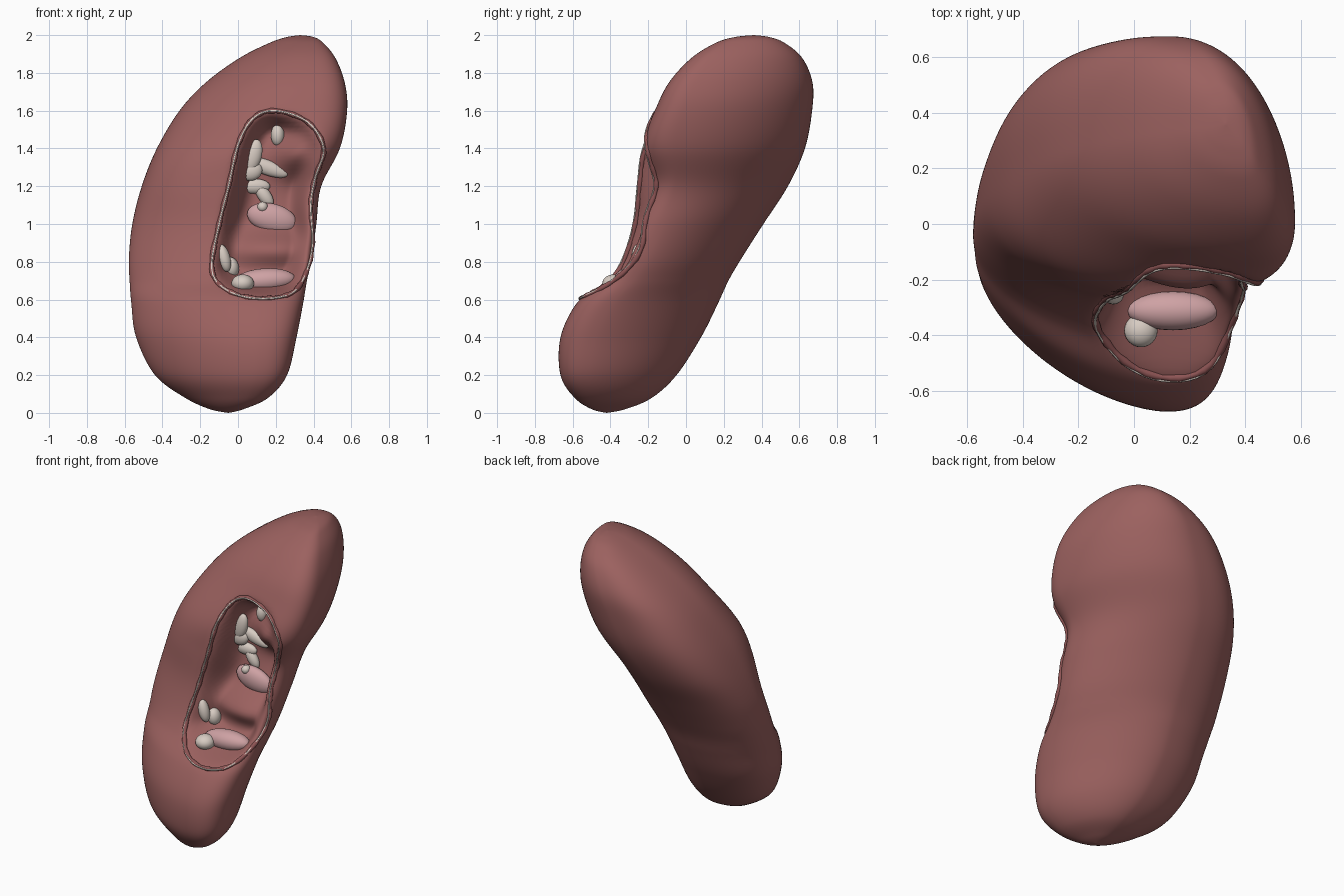
import bpy, bmesh, math
from mathutils import Vector
from mathutils.bvhtree import BVHTree

if "Cube" in bpy.data.objects:
    bpy.data.objects.remove(bpy.data.objects["Cube"])


def material(name, color):
    m = bpy.data.materials.new(name)
    m.diffuse_color = (*color, 1)
    m.use_nodes = True
    m.node_tree.nodes["Principled BSDF"].inputs["Base Color"].default_value = m.diffuse_color
    return m


RED = material("flesh", (0.33, 0.12, 0.115))
DARK = material("dark_flesh", (0.27, 0.09, 0.09))
PALE = material("pale_tissue", (0.68, 0.60, 0.54))
PINK = material("pink_tissue", (0.62, 0.36, 0.37))


def spline(points, steps, closed=False):
    """Catmull-Rom interpolation of tuples of any size."""
    n, out = len(points), []
    for i in range(n if closed else n - 1):
        ids = [i - 1, i, i + 1, i + 2]
        a, b, c, d = [points[j % n] if closed else points[min(max(j, 0), n - 1)] for j in ids]
        for s in range(steps):
            t = s / steps
            out.append(tuple(0.5 * (2 * q + (r - p) * t + (2 * p - 5 * q + 4 * r - w) * t * t
                                    + (3 * q - p - 3 * r + w) * t ** 3)
                             for p, q, r, w in zip(a, b, c, d)))
    if not closed:
        out.append(points[-1])
    return out


def ramp(z, z0, z1, v0, v1):
    t = min(1, max(0, (z - z0) / (z1 - z0)))
    return v0 + (v1 - v0) * t * t * (3 - 2 * t)


def bump(z, mid, width):
    return math.exp(-((z - mid) / width) ** 2)


# Body sections: height, x range, y range
SECTIONS = [
    (0.0, -0.05, -0.05, -0.42, -0.42), (0.02, -0.15, 0.03, -0.50, -0.32),
    (0.08, -0.28, 0.16, -0.59, -0.18), (0.2, -0.44, 0.26, -0.665, -0.05),
    (0.4, -0.54, 0.31, -0.665, 0.08), (0.58, -0.565, 0.345, -0.58, 0.17),
    (0.7, -0.574, 0.365, -0.45, 0.225), (0.82, -0.578, 0.39, -0.37, 0.295),
    (1.0, -0.56, 0.415, -0.30, 0.41), (1.2, -0.51, 0.44, -0.26, 0.54),
    (1.4, -0.43, 0.54, -0.245, 0.63), (1.6, -0.31, 0.578, -0.165, 0.668),
    (1.75, -0.17, 0.565, -0.09, 0.67), (1.88, 0.01, 0.515, 0.03, 0.615),
    (1.96, 0.17, 0.45, 0.16, 0.52), (1.99, 0.26, 0.40, 0.26, 0.44),
    (2.0, 0.33, 0.33, 0.36, 0.36)]
# Outline of the opening, seen from the front (x, z)
OPENING = spline([(0.2, 1.6), (0.08, 1.56), (0.0, 1.42), (-0.05, 1.2), (-0.10, 1.0),
                  (-0.14, 0.76), (-0.06, 0.65), (0.1, 0.605), (0.28, 0.63), (0.36, 0.74),
                  (0.395, 0.9), (0.385, 1.1), (0.41, 1.25), (0.455, 1.4), (0.37, 1.54)], 6, True)


def inside_distance(x, z):
    """Distance to the opening's edge, 0 outside it."""
    inside, best = False, 9.0
    for (x1, z1), (x2, z2) in zip(OPENING, OPENING[1:] + OPENING[:1]):
        if (z1 > z) != (z2 > z) and x < x1 + (z - z1) * (x2 - x1) / (z2 - z1):
            inside = not inside
        dx, dz = x2 - x1, z2 - z1
        t = min(1, max(0, ((x - x1) * dx + (z - z1) * dz) / (dx * dx + dz * dz)))
        best = min(best, math.hypot(x - x1 - t * dx, z - z1 - t * dz))
    return best if inside else 0.0


def cavity_depth(x, z):
    s = min(1, inside_distance(x, z) / 0.12)
    depth = 0.23 * s * s * (3 - 2 * s)
    # fleshy columns bulging between the cups
    for bx, bz, rx, rz, k in [(0.34, 1.38, 0.13, 0.12, 0.65), (0.2, 0.87, 0.3, 0.09, 0.5)]:
        depth *= 1 - k * math.exp(-((x - bx) / rx) ** 2 - ((z - bz) / rz) ** 2)
    return depth


def finish(obj, mat):
    obj.data.materials.append(mat)
    for p in obj.data.polygons:
        p.use_smooth = True
    return obj


# Kidney-shaped body with the hollow pushed in at the front
SEG = 180
bm = bmesh.new()
rings = []
rows = spline(SECTIONS, 9)
for z, x0, x1, y0, y1 in rows[1:-1]:
    cx, cy, ax, ay = (x0 + x1) / 2, (y0 + y1) / 2, (x1 - x0) / 2, (y1 - y0) / 2
    # where each side reaches furthest: the section is skewed to the front right
    front_x, back_x = cx + (0.55 - 0.3 * bump(z, 1.22, 0.2)) * ax, cx - 0.1 * ax
    right_y = cy - ramp(z, 1.2, 1.6, 0.5, 0.6) * ay
    left_y = cy + ramp(z, 0.3, 0.9, 0.28, 0.0) * ay
    ring = []
    for i in range(SEG):
        a = 2 * math.pi * (i + 0.5) / SEG
        c, s = math.cos(a), math.sin(a)
        px, py = (back_x if s > 0 else front_x), (right_y if c > 0 else left_y)
        if c > 0:
            n = ramp(z, 0.9, 1.6, 1.7, 1.95) if s > 0 else 2.6 - 0.6 * bump(z, 1.2, 0.15)
        else:
            n = ramp(z, 0.9, 1.5, 2.4, 2.8) if s > 0 else (
                ramp(z, 0.5, 1.2, 1.6, 2.0) + 0.5 * bump(z, 1.35, 0.25))
        x = px + ((x1 - px) if c > 0 else (x0 - px)) * abs(c) ** (2 / n)
        y = py + ((y1 - py) if s > 0 else (y0 - py)) * abs(s) ** (2 / n)
        if s < 0:
            y += cavity_depth(x, z)
        ring.append(bm.verts.new((x, y, z)))
    rings.append(ring)
for lo, hi in zip(rings, rings[1:]):
    for i in range(SEG):
        j = (i + 1) % SEG
        bm.faces.new((lo[i], lo[j], hi[j], hi[i]))
for row, ring, flip in ((rows[0], rings[0], True), (rows[-1], rings[-1], False)):
    tip = bm.verts.new((row[1], row[3], row[0]))
    for i in range(SEG):
        pair = (ring[i], ring[(i + 1) % SEG])
        bm.faces.new((*(reversed(pair) if flip else pair), tip))
for _ in range(4):
    bmesh.ops.smooth_vert(bm, verts=bm.verts, factor=0.4, use_axis_x=True, use_axis_y=True)
bm.normal_update()
tree = BVHTree.FromBMesh(bm)
mesh = bpy.data.meshes.new("body")
bm.to_mesh(mesh)
bm.free()
body = bpy.data.objects.new("body", mesh)
bpy.context.collection.objects.link(body)
finish(body, RED)


def on_surface(x, z):
    hit = tree.ray_cast(Vector((x, -2, z)), Vector((0, 1, 0)))[0]
    return hit or tree.find_nearest(Vector((x, -0.2, z)))[0]


# Lip of the opening: a fleshy roll with a thin pale edge
def rim(name, radius, forward, wobble, mat):
    cu = bpy.data.curves.new(name, 'CURVE')
    cu.dimensions = '3D'
    cu.bevel_depth, cu.bevel_resolution = radius, 3
    sp = cu.splines.new('POLY')
    sp.points.add(len(OPENING) - 1)
    sp.use_cyclic_u = True
    pts = [on_surface(x, z) for x, z in OPENING]
    for k, p in enumerate(sp.points):
        q = (pts[k - 1] + pts[k] * 2 + pts[(k + 1) % len(pts)]) / 4
        p.co = (q.x, q.y - forward, q.z, 1)
        p.radius = 1 + wobble * math.sin(k * 1.9)
    cu.materials.append(mat)
    ob = bpy.data.objects.new(name, cu)
    bpy.context.collection.objects.link(ob)


rim("opening_lip", 0.013, 0.0, 0.2, DARK)
rim("opening_edge", 0.005, 0.012, 0.0, PALE)


# Cups and lobes lying on the floor of the hollow
def lobe(name, x, z, size, roll, mat, lift):
    p = on_surface(x, z)
    bpy.ops.mesh.primitive_uv_sphere_add(segments=24, ring_count=14, radius=1,
                                         location=(p.x, p.y - lift, p.z),
                                         rotation=(0, math.radians(roll), 0))
    ob = bpy.context.object
    ob.name = name
    ob.scale = size
    finish(ob, mat)


for name, x, z, size, roll, mat, lift in [
        ("upper_bead", 0.21, 1.47, (0.036, 0.04, 0.058), 0, PALE, 0.01),
        ("upper_cup_stem", 0.08, 1.36, (0.045, 0.03, 0.09), 15, PALE, 0.01),
        ("upper_cup_arm", 0.15, 1.30, (0.12, 0.03, 0.04), 20, PALE, 0.01),
        ("upper_cup_base", 0.07, 1.28, (0.06, 0.03, 0.05), -20, PALE, 0.01),
        ("middle_cup_arm", 0.09, 1.20, (0.08, 0.03, 0.04), 0, PALE, 0.01),
        ("middle_cup_tip", 0.14, 1.15, (0.035, 0.03, 0.07), -35, PALE, 0.01),
        ("middle_dish", 0.18, 1.03, (0.135, 0.05, 0.078), 15, PINK, 0.01),
        ("middle_bead", 0.13, 1.09, (0.028, 0.03, 0.028), 0, PALE, 0.05),
        ("lower_side_bead", -0.075, 0.82, (0.034, 0.035, 0.075), -15, PALE, 0.01),
        ("lower_side_lobe", -0.035, 0.77, (0.04, 0.045, 0.055), -10, PALE, 0.01),
        ("lower_dish", 0.14, 0.70, (0.165, 0.07, 0.065), -4, PINK, 0.06),
        ("lower_bead", 0.025, 0.685, (0.06, 0.06, 0.048), 0, PALE, 0.06)]:
    lobe(name, x, z, size, roll, mat, lift)
